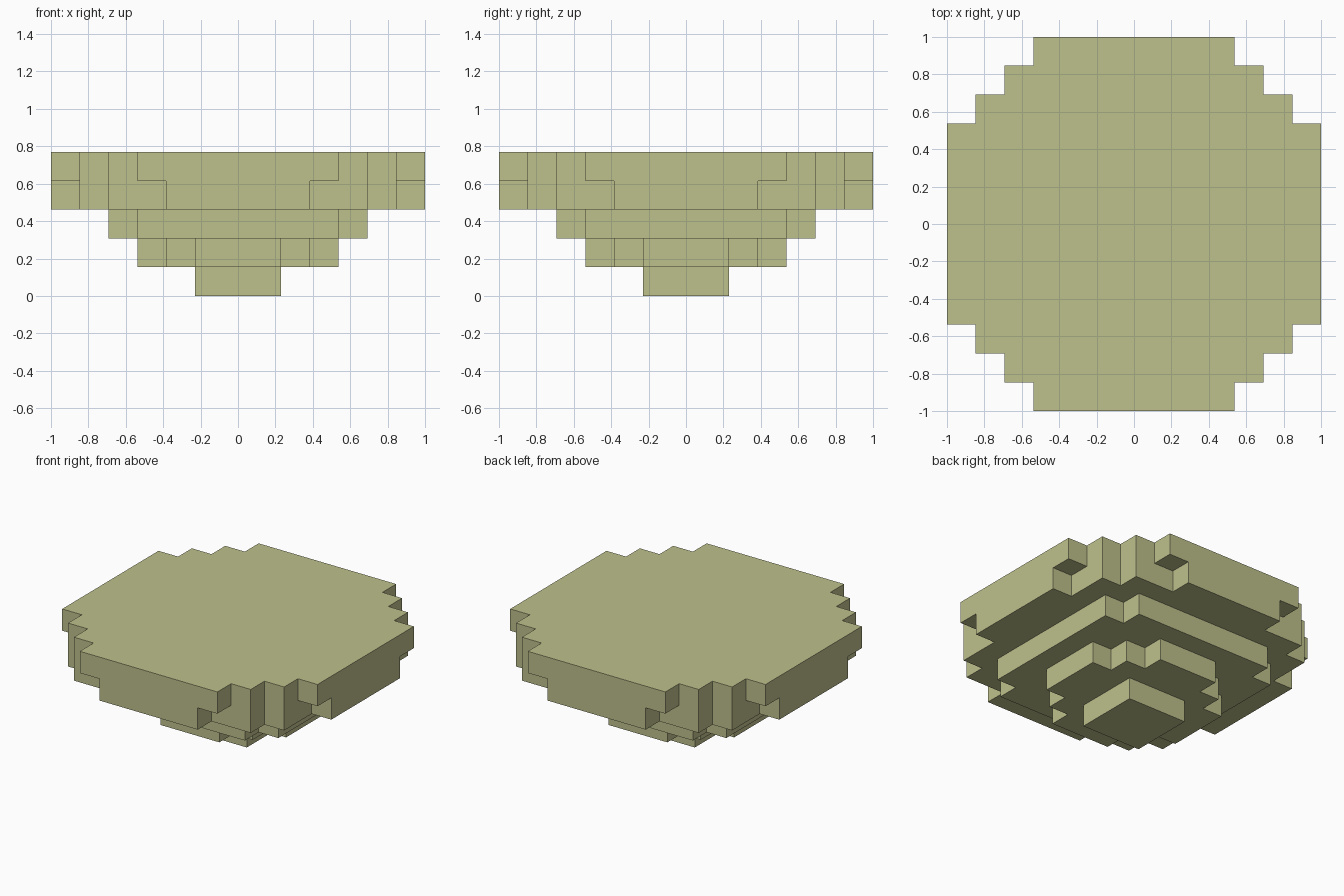
import bpy
import bmesh

default_cube = bpy.data.objects.get("Cube")
if default_cube:
    bpy.data.objects.remove(default_cube, do_unlink=True)

BLOCK = 2 / 13  # edge length of one block

# Single flat colour
olive = bpy.data.materials.new("pale_olive")
olive.use_nodes = True
colour = (0.515, 0.527, 0.262, 1)
olive.diffuse_color = colour
olive.node_tree.nodes["Principled BSDF"].inputs["Base Color"].default_value = colour


def stepped_outline(corners):
    """Closed outline from the outer corners of one quadrant, +x side to +y side."""
    quadrant = [corners[0]]
    for (x0, y0), (x1, y1) in zip(corners, corners[1:]):
        quadrant += [(x1, y0), (x1, y1)]
    outline = []
    for _ in range(4):
        outline += quadrant
        quadrant = [(-y, x) for x, y in quadrant]
    return outline


def make_tier(name, level, corners):
    """Extrude a stepped outline upward by one block."""
    bm = bmesh.new()
    verts = [bm.verts.new((x * BLOCK, y * BLOCK, level * BLOCK))
             for x, y in stepped_outline(corners)]
    base = bm.faces.new(verts)
    top = bmesh.ops.extrude_face_region(bm, geom=[base], use_keep_orig=True)
    lifted = [g for g in top["geom"] if isinstance(g, bmesh.types.BMVert)]
    bmesh.ops.translate(bm, verts=lifted, vec=(0, 0, BLOCK))
    bmesh.ops.recalc_face_normals(bm, faces=bm.faces)
    mesh = bpy.data.meshes.new(name)
    bm.to_mesh(mesh)
    bm.free()
    mesh.materials.append(olive)
    bpy.context.collection.objects.link(bpy.data.objects.new(name, mesh))


# Tiers from the ground up, corners measured in blocks from the centre
tiers = {
    "foot": [(1.5, 1.5)],
    "lower_tier": [(3.5, 1.5), (2.5, 2.5), (1.5, 3.5)],
    "middle_tier": [(4.5, 3.5), (3.5, 4.5)],
    "upper_tier": [(6.5, 2.5), (5.5, 4.5), (4.5, 5.5), (2.5, 6.5)],
    "top_slab": [(6.5, 3.5), (5.5, 4.5), (4.5, 5.5), (3.5, 6.5)],
}
for level, (name, corners) in enumerate(tiers.items()):
    make_tier(name, level, corners)
